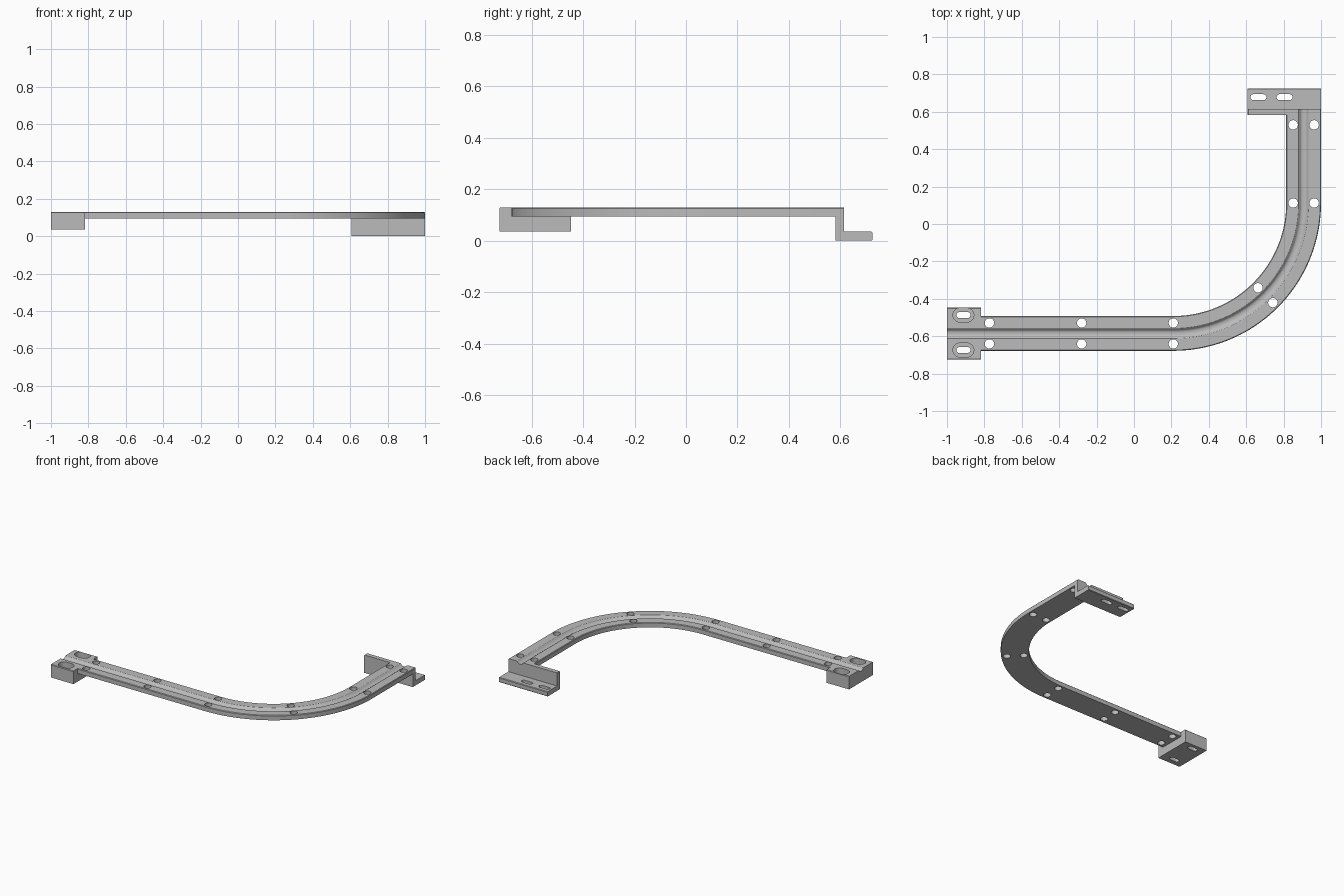
import bpy, bmesh, math

if "Cube" in bpy.data.objects:
    bpy.data.objects.remove(bpy.data.objects["Cube"])

TOP, THICK, SOFT = 0.13, 0.035, 0.004
HALF_W, HOLE_OFF = 0.093, 0.056
CX, CY, R = 0.21, 0.112, 0.697          # bend centre and centre-line radius
LINE_Y, LINE_X = CY - R, CX + R         # centre lines of the two straight legs
BLOCK_X, WALL_Y, WALL_END = -0.818, 0.582, 0.614

metal = bpy.data.materials.new("grey metal")
metal.use_nodes = True
GREY = (0.5, 0.5, 0.5, 1)
metal.diffuse_color = GREY
metal.node_tree.nodes["Principled BSDF"].inputs["Base Color"].default_value = GREY


def make_object(name, bm):
    bmesh.ops.recalc_face_normals(bm, faces=bm.faces)
    mesh = bpy.data.meshes.new(name)
    bm.to_mesh(mesh)
    bm.free()
    mesh.materials.append(metal)
    ob = bpy.data.objects.new(name, mesh)
    bpy.context.scene.collection.objects.link(ob)
    return ob


def loft(bm, rings):
    """Join equal rings of 3D points into a closed solid."""
    rings = [[bm.verts.new(p) for p in ring] for ring in rings]
    for a, b in zip(rings, rings[1:]):
        for k in range(len(a)):
            j = (k + 1) % len(a)
            bm.faces.new((a[k], a[j], b[j], b[k]))
    bm.faces.new(rings[0])
    bm.faces.new(rings[-1])


def section(left, right, bottom):
    """Cross-section with softened top corners and a rounded groove at 0."""
    lip = [(0.028, 0), (0.023, 0.003), (0.018, 0.01), (0.013, 0.014), (0.006, 0.016)]
    groove = [(u, TOP - d) for u, d in lip] + [(-u, TOP - d) for u, d in reversed(lip)]
    return ([(left, bottom), (right, bottom), (right, TOP - SOFT), (right - SOFT, TOP)]
            + groove + [(left + SOFT, TOP), (left, TOP - SOFT)])


def slot(bm, x, y, length, width, z0, z1, seg=12):
    """Vertical stadium-shaped cutter; a round one when length equals width."""
    r, half = width / 2, (length - width) / 2
    steps = [i + 0.5 for i in range(seg)] if half == 0 else range(seg + 1)
    pts = []
    for side in (1, -1):
        for i in steps:
            a = math.pi * (i / seg - 0.5)
            pts.append((x + side * (half + r * math.cos(a)), y + side * r * math.sin(a)))
    loft(bm, [[(px, py, z) for px, py in pts] for z in (z0, z1)])


def cut(ob, bm):
    """Cut the shapes in bm out of ob, using the first solver that succeeds."""
    cutter = make_object("cutter", bm)
    cutter.hide_render = True
    mod = ob.modifiers.new("cut", 'BOOLEAN')
    mod.operation, mod.object = 'DIFFERENCE', cutter
    before = len(ob.data.vertices)
    for solver in ('EXACT', 'MANIFOLD', 'FLOAT'):
        mod.solver = solver
        bpy.context.view_layer.update()
        graph = bpy.context.evaluated_depsgraph_get()
        result = bpy.data.meshes.new_from_object(ob.evaluated_get(graph))
        if len(result.vertices) > before:
            ob.modifiers.remove(mod)
            ob.data = result
            break
    else:
        ob.modifiers.remove(mod)
    bpy.data.objects.remove(cutter)


# Curved strip: the section swept along leg, quarter bend and leg
stations = [(BLOCK_X, LINE_Y, 0, -1)]
for i in range(41):
    a = math.radians(-90 + 90 * i / 40)
    c, s = math.cos(a), math.sin(a)
    stations.append((CX + R * c, CY + R * s, c, s))
stations.append((LINE_X, WALL_Y, 1, 0))
strip = section(-HALF_W, HALF_W, TOP - THICK)
bm = bmesh.new()
loft(bm, [[(x + nx * u, y + ny * u, z) for u, z in strip] for x, y, nx, ny in stations])
rail = make_object("curved_rail", bm)

# Mounting block at the end of the long leg
bm = bmesh.new()
ends = section(-0.725 - LINE_Y, -0.447 - LINE_Y, 0.035)
loft(bm, [[(x, LINE_Y + u, z) for u, z in ends] for x in (-1, BLOCK_X)])
block = make_object("mounting_block", bm)

# Upright bracket wall, grooved where the strip meets it
bm = bmesh.new()
upright = section(0.608 - LINE_X, HALF_W, THICK)
loft(bm, [[(LINE_X + u, y, z) for u, z in upright] for y in (WALL_Y, WALL_END)])
wall = make_object("bracket_wall", bm)

# Bracket foot turned backwards
bm = bmesh.new()
outline = [(WALL_Y, 0), (0.725 - SOFT, 0), (0.725, SOFT), (0.725, THICK - SOFT),
           (0.725 - SOFT, THICK), (WALL_Y, THICK)]
loft(bm, [[(x, y, z) for y, z in outline] for x in (0.608, LINE_X + HALF_W)])
foot = make_object("bracket_foot", bm)

# Screw holes in pairs either side of the groove
bm = bmesh.new()
for off in (-HOLE_OFF, HOLE_OFF):
    d = (R + off) * math.sqrt(0.5)
    holes = [(x, LINE_Y + off) for x in (-0.773, -0.28, CX)]
    holes += [(LINE_X + off, y) for y in (CY, 0.53)] + [(CX + d, CY - d)]
    for x, y in holes:
        slot(bm, x, y, 0.05, 0.05, 0.06, 0.2)
cut(rail, bm)

# Counterbored slots in the block: wide recess first, then the through slot
for length, width, z0, z1 in ((0.112, 0.075, 0.08, 0.2), (0.075, 0.032, -0.1, 0.1)):
    bm = bmesh.new()
    for y in (-0.487, -0.674):
        slot(bm, -0.912, y, length, width, z0, z1)
    cut(block, bm)

# Slots in the foot
bm = bmesh.new()
for x in (0.665, 0.805):
    slot(bm, x, 0.678, 0.085, 0.032, -0.1, 0.08)
cut(foot, bm)

# Smooth the curves and keep the edges sharp
for ob in (rail, block, wall, foot):
    ob.select_set(True)
bpy.context.view_layer.objects.active = rail
bpy.ops.object.shade_smooth_by_angle(angle=math.radians(30))
